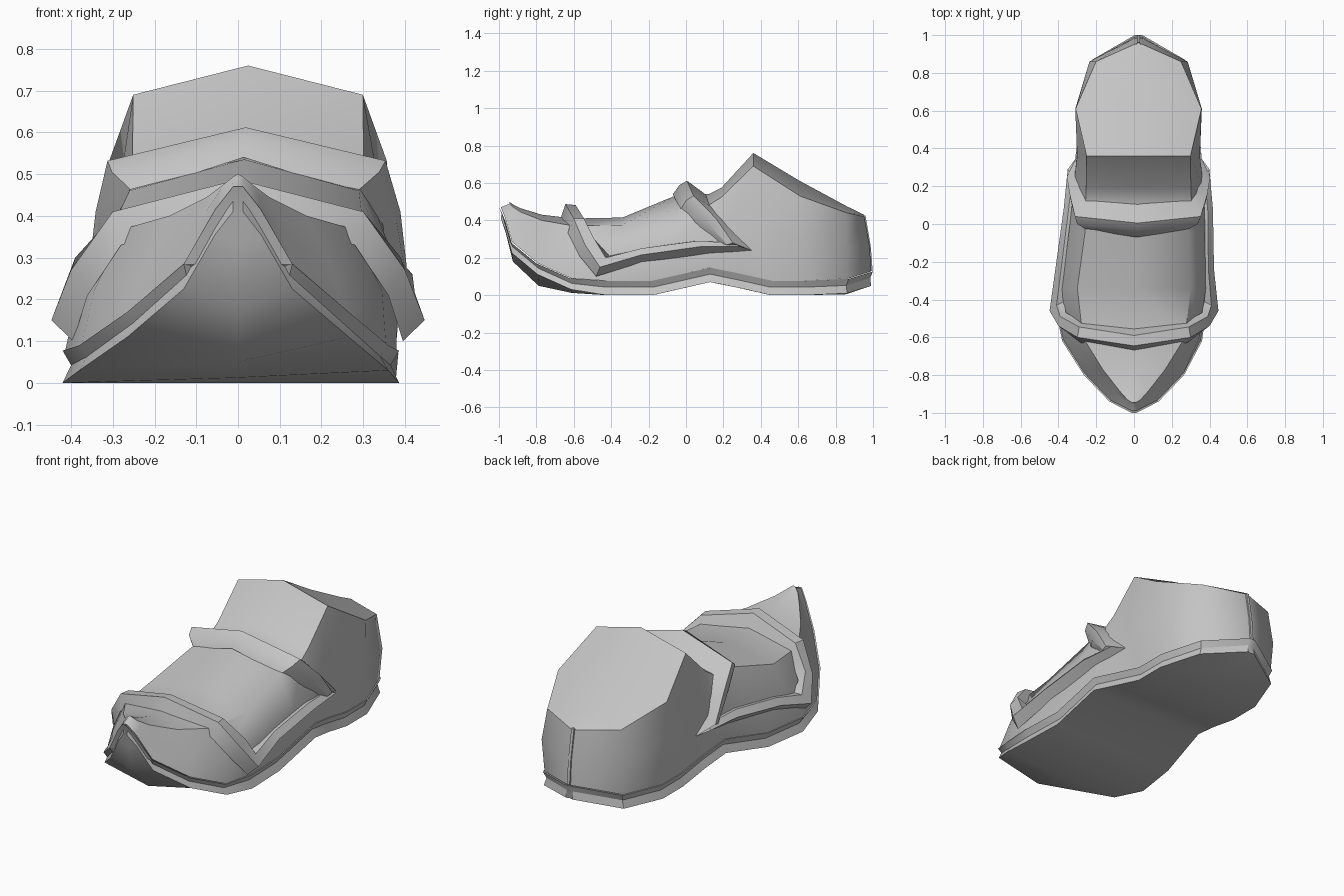
import bpy
import bmesh
import math
from mathutils import Vector

cube = bpy.data.objects.get("Cube")
if cube:
    bpy.data.objects.remove(cube, do_unlink=True)

# One plain grey for the whole shoe
grey = bpy.data.materials.new("shoe_grey")
grey.use_nodes = True
GREY_COLOUR = (0.55, 0.55, 0.55, 1)
grey.diffuse_color = GREY_COLOUR
grey.node_tree.nodes["Principled BSDF"].inputs["Base Color"].default_value = GREY_COLOUR


def skew(point):
    """Shift the rear of the shoe slightly towards its left side."""
    x, y, z = point
    rear = max(0, min(1, (y + .3) / .4))
    return Vector((x + .024 * rear, y, z))


def mirrored(point, centre=0):
    return (2 * centre - point[0], point[1], point[2])


def loft(name, rings, angle=32):
    """Join closed rings of points into a capped, smooth-shaded skin."""
    bm = bmesh.new()
    loops = [[bm.verts.new(skew(p)) for p in ring] for ring in rings]
    count = len(loops[0])
    for first, second in zip(loops, loops[1:]):
        for i in range(count):
            j = (i + 1) % count
            bm.faces.new((first[i], first[j], second[j], second[i]))
    bm.faces.new(loops[0])
    bm.faces.new(reversed(loops[-1]))
    bmesh.ops.remove_doubles(bm, verts=bm.verts, dist=.0005)
    bmesh.ops.recalc_face_normals(bm, faces=bm.faces)
    mesh = bpy.data.meshes.new(name)
    bm.to_mesh(mesh)
    bm.free()
    mesh.materials.append(grey)
    part = bpy.data.objects.new(name, mesh)
    bpy.context.collection.objects.link(part)
    bpy.ops.object.select_all(action='DESELECT')
    part.select_set(True)
    bpy.context.view_layer.objects.active = part
    bpy.ops.object.shade_smooth_by_angle(angle=math.radians(angle))
    return part


def strap(name, half):
    """Loft a strap from its centre outwards and mirror it across x."""
    other_side = [[mirrored(p) for p in ring] for ring in reversed(half[1:])]
    return loft(name, other_side + half)


# Sole outline from toe to heel: y, half width, edge height, keel height, centre x
outline = [
    (-1, .012, .41, .405, 0), (-.978, .055, .355, .33, 0),
    (-.94, .13, .225, .18, 0),
    (-.8, .265, .11, .05, 0), (-.62, .37, .03, .012, -.01),
    (-.43, .403, 0, 0, -.017), (-.18, .38, 0, 0, -.01),
    (.13, .36, .07, .07, 0), (.28, .34, .04, .04, 0), (.46, .325, 0, 0, 0),
    (.64, .325, 0, 0, 0), (.87, .245, .01, .005, 0), (1, .02, .05, .05, 0),
]


def band_height(y):
    return .06 if y < -.5 else .077


def sole_ring(y, width, z, keel, centre):
    band = band_height(y)
    half = [
        (centre + width, y, z + band),
        (centre + width * .95, y * .985, z + band * .55),
        (centre + width, y * .99, z),
    ]
    bottom = [(centre, y * .985, keel)]
    return half + bottom + [mirrored(p, centre) for p in reversed(half)]


loft("sole", [sole_ring(*station) for station in outline])

# Upper from toe to heel: y, side x and z, shoulder x and z, ridge z
sections = [
    (-.945, .014, .488, .01, .495, .50),
    (-.93, .05, .45, .035, .475, .488),
    (-.885, .11, .36, .075, .445, .465),
    (-.77, .235, .25, .165, .4, .43),
    (-.6, .345, .22, .27, .37, .41),
    (-.34, .38, .23, .3, .375, .415),
    (-.05, .36, .29, .275, .46, .535),
    (.12, .35, .3, .28, .48, .54),
    (.19, .345, .3, .277, .525, .575),
    (.36, .325, .35, .275, .69, .76),
    (.61, .335, .3, .333, .53, .61),
    (.86, .26, .26, .225, .44, .475),
    (.952, .025, .26, .02, .42, .43),
]


def upper_ring(base, section):
    base_y, width, base_z, keel, centre = base
    y, side_x, side_z, shoulder_x, shoulder_z, ridge_z = section
    heel_bulge = .03 if y > .9 else 0
    right = [
        (centre + width * .985, base_y * .99, base_z + band_height(base_y)),
        (side_x, y + heel_bulge, side_z),
        (shoulder_x, y, shoulder_z),
    ]
    left = [mirrored(right[0], centre)] + [mirrored(p) for p in right[1:]]
    return right + [(0, y, ridge_z)] + left[::-1]


loft("upper", [upper_ring(b, s) for b, s in zip(outline, sections)], angle=52)

# Strap over the toes and back along both sides: wall, crest, top, inner edge
strap("toe_and_side_strap", [
    [(0, -.67, .41), (0, -.645, .487), (0, -.59, .482), (0, -.555, .41)],
    [(.28, -.63, .33), (.3, -.6, .41), (.29, -.545, .41), (.27, -.52, .36)],
    [(.36, -.57, .21), (.4, -.54, .27), (.39, -.49, .3), (.36, -.47, .25)],
    [(.395, -.48, .1), (.447, -.46, .15), (.41, -.43, .2), (.37, -.41, .21)],
    [(.37, -.24, .175), (.42, -.24, .215), (.39, -.24, .25), (.36, -.24, .25)],
    [(.35, .1, .22), (.395, .08, .26), (.37, .06, .29), (.34, .05, .29)],
    [(.33, .35, .24), (.375, .29, .26), (.35, .25, .28), (.32, .24, .28)],
])

# Strap across the instep, slanting back to the sides: wall, lip, crest, back edge
strap("ankle_strap", [
    [(0, -.07, .54), (0, -.035, .588), (0, .005, .612), (0, .11, .535)],
    [(.265, -.03, .455), (.32, 0, .505), (.333, .04, .532), (.28, .14, .47)],
    [(.325, .06, .38), (.355, .11, .39), (.365, .16, .41), (.31, .22, .38)],
    [(.34, .2, .25), (.375, .22, .27), (.38, .25, .28), (.33, .35, .24)],
])

# Narrow seam down the back of the heel
seam_path = [(.952, .425), (.98, .26), (.99, .13)]
loft("heel_seam", [
    [(-.012, y - .02, z), (-.008, y + .008, z),
     (.008, y + .008, z), (.012, y - .02, z)]
    for y, z in seam_path
])
